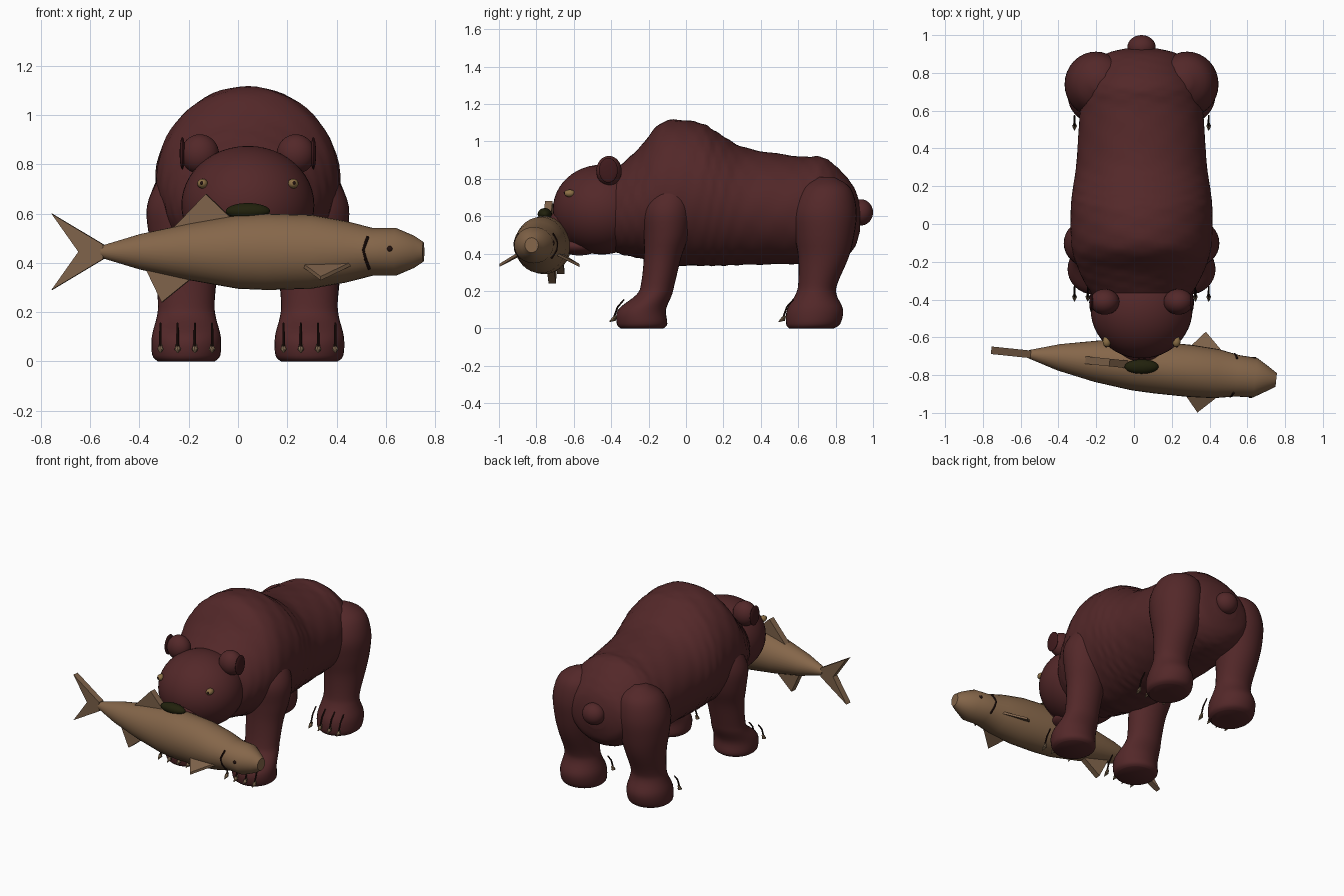
import bpy, bmesh, math
from mathutils import Vector, Matrix

if "Cube" in bpy.data.objects:
    bpy.data.objects.remove(bpy.data.objects["Cube"])

CX = 0.04  # bear centre line


def mat(name, rgb):
    m = bpy.data.materials.new(name)
    m.diffuse_color = (*[(c / 255) ** 2.2 for c in rgb], 1)
    m.use_nodes = True
    m.node_tree.nodes["Principled BSDF"].inputs["Base Color"].default_value = m.diffuse_color
    return m


FUR = mat("dark red fur", (84, 44, 45))
EAR = mat("inner ear", (66, 32, 34))
FISH = mat("fish tan", (132, 102, 75))
NOSE = mat("nose olive black", (38, 38, 20))
DARK = mat("dark line", (40, 25, 22))
CLAW = mat("claw tan", (128, 106, 82))
EYE = mat("eye amber", (140, 112, 72))
FIN = mat("fin tan", (125, 98, 75))


def finish(name, bm, material, smooth=True):
    bmesh.ops.recalc_face_normals(bm, faces=bm.faces)
    me = bpy.data.meshes.new(name)
    bm.to_mesh(me)
    bm.free()
    me.materials.append(material)
    ob = bpy.data.objects.new(name, me)
    bpy.context.collection.objects.link(ob)
    if smooth:
        bpy.context.view_layer.objects.active = ob
        ob.select_set(True)
        bpy.ops.object.shade_smooth_by_angle(angle=math.radians(40))
        ob.select_set(False)
    return ob


def refine(rows, n):
    """Catmull-Rom subdivision of a list of station tuples."""
    out = []
    for i in range(len(rows) - 1):
        p = [rows[max(0, i - 1)], rows[i], rows[i + 1], rows[min(len(rows) - 1, i + 2)]]
        for k in range(n):
            t = k / n
            out.append(tuple(0.5 * (2 * b + (c - a) * t + (2 * a - 5 * b + 4 * c - d) * t * t
                                    + (3 * b - a - 3 * c + d) * t ** 3) for a, b, c, d in zip(*p)))
    return out + [rows[-1]]


def loft(name, rings, material, seg=32, ripple=0):
    """rings: (centre, u, v) ellipses joined in order, with closed ends."""
    bm = bmesh.new()
    loops = []
    for j, (c, u, v) in enumerate(rings):
        loop = []
        for i in range(seg):
            a = 2 * math.pi * i / seg
            f = 1 + ripple * math.sin(j * 1.6 + 2 * a) * math.sin(9 * a)
            loop.append(bm.verts.new(Vector(c) + f * (math.cos(a) * Vector(u) + math.sin(a) * Vector(v))))
        loops.append(loop)
    for p, q in zip(loops, loops[1:]):
        for i in range(seg):
            k = (i + 1) % seg
            bm.faces.new((p[i], p[k], q[k], q[i]))
    bm.faces.new(loops[0])
    bm.faces.new(loops[-1])
    return finish(name, bm, material)


def ball(name, c, r, material, rot=None, seg=32):
    bm = bmesh.new()
    m = Matrix.Translation(c) @ (rot or Matrix()) @ Matrix.Diagonal((*r, 1))
    bmesh.ops.create_uvsphere(bm, u_segments=seg, v_segments=seg // 2, radius=1, matrix=m)
    return finish(name, bm, material)


def tube(name, pts, radii, material, seg=8):
    """Round rod in any direction, used for lines and claws."""
    pts = [Vector(p) for p in pts]
    rings = []
    for i, p in enumerate(pts):
        d = pts[min(i + 1, len(pts) - 1)] - pts[max(i - 1, 0)]
        u = d.orthogonal().normalized()
        rings.append((p, u * radii[i], d.cross(u).normalized() * radii[i]))
    return loft(name, rings, material, seg)


# Body: y, top z, bottom z, half width
body = [(-.47, .78, .45, .18), (-.36, .865, .40, .27), (-.25, .965, .375, .33), (-.12, 1.105, .34, .37),
        (.07, 1.1, .335, .375), (.18, 1.04, .335, .365), (.32, .965, .34, .345), (.6, .92, .345, .325),
        (.73, .915, .35, .30), (.83, .84, .37, .25), (.9, .75, .43, .19), (.93, .66, .52, .08)]
loft("body", [((CX, y, (t + b) / 2), (w, 0, 0), (0, 0, (t - b) / 2)) for y, t, b, w in refine(body, 7)],
     FUR, 64, 0.008)

# Legs: z, centre y, y radius, x radius, offset from centre line
front = [(0, -.235, .115, .115, .25), (.025, -.235, .135, .138, .25), (.10, -.235, .128, .14, .25),
         (.18, -.17, .095, .12, .25), (.24, -.15, .09, .115, .25), (.38, -.125, .10, .125, .25),
         (.5, -.105, .12, .14, .26), (.63, -.10, .13, .14, .27), (.74, -.085, .10, .10, .26), (.8, -.08, .03, .03, .25)]
hind = [(0, .67, .12, .115, .25), (.025, .68, .145, .138, .25), (.10, .69, .15, .14, .25),
        (.18, .695, .11, .12, .25), (.24, .705, .105, .115, .25), (.38, .735, .135, .13, .25),
        (.5, .74, .16, .155, .245), (.63, .74, .172, .165, .24), (.75, .75, .13, .13, .23), (.81, .75, .04, .04, .22)]
for s, side in ((-1, "right"), (1, "left")):
    for kind, rows, dy in (("front", front, 0), ("hind", hind, .905)):
        loft(f"{kind}_leg_{side}", [((CX + s * o, y, z), (rx, 0, 0), (0, ry, 0))
                                   for z, y, ry, rx, o in refine(rows, 4)], FUR)
        # Toe lines ending in claws
        for k in range(4):
            x = CX + s * .25 + (k - 1.5) * .07
            tube(f"{kind}_toe_line_{side}_{k}", [(x, -.33 + dy, .155), (x, -.365 + dy, .115), (x, -.385 + dy, .06)],
                 [.004, .005, .005], DARK)
            tube(f"{kind}_claw_{side}_{k}", [(x, -.375 + dy, .068), (x, -.385 + dy, .05), (x, -.41 + dy, .035)],
                 [.008, .013, .002], CLAW)
    # Ears and eyes
    ball(f"ear_{side}", (CX + s * .195, -.412, .842), (.078, .068, .08), FUR)
    ball(f"inner_ear_{side}", (CX + s * .266, -.415, .845), (.011, .05, .066), EAR)
    ball(f"eye_{side}", (CX + s * .184, -.622, .722), (.022, .03, .02), EYE, seg=16)
    ball(f"pupil_{side}", (CX + s * .187, -.643, .724), (.009, .011, .009), DARK, seg=12)

# Head, muzzle, jaw, nose and tail
ball("head", (CX, -.45, .635), (.27, .262, .24), FUR, seg=48)
ball("muzzle", (CX, -.60, .55), (.14, .14, .11), FUR)
ball("lower_jaw", (CX, -.57, .44), (.11, .11, .05), FUR)
ball("nose", (CX, -.755, .61), (.09, .038, .033), NOSE)
ball("tail", (CX, .935, .62), (.075, .065, .07), FUR)

# Fish, built along x and then turned slightly
TURN = Matrix.Translation((0, -.747, .445)) @ Matrix.Rotation(math.atan(-.104), 4, 'Z')
fish = [(-.56, .022, .024), (-.4, .07, .072), (-.2, .11, .115), (0, .134, .15), (.12, .138, .155),
        (.3, .138, .15), (.44, .13, .125), (.55, .11, .097), (.645, .105, .097), (.72, .06, .065), (.757, .036, .04)]
parts = [loft("fish_body", [((x, 0, 0), (0, ry, 0), (0, 0, rz)) for x, ry, rz in fish], FISH, 32)]


def plate(name, pts, offset):
    """Flat fin: outline pts pushed both ways by offset."""
    bm = bmesh.new()
    o = Vector(offset)
    a = [bm.verts.new(Vector(p) + o) for p in pts]
    b = [bm.verts.new(Vector(p) - o) for p in pts]
    bm.faces.new(a)
    bm.faces.new(b[::-1])
    for i in range(len(a)):
        k = (i + 1) % len(a)
        bm.faces.new((a[i], b[i], b[k], a[k]))
    parts.append(finish(name, bm, FIN, False))


plate("fish_tail_fin", [(-.55, 0, .03), (-.76, 0, .155), (-.65, 0, 0), (-.76, 0, -.155), (-.55, 0, -.03)], (0, .02, 0))
plate("fish_top_fin", [(-.26, 0, .10), (-.13, 0, .235), (-.02, 0, .13)], (0, .02, 0))
plate("fish_belly_fin", [(-.38, 0, -.06), (-.31, 0, -.205), (-.18, 0, -.10)], (0, .02, 0))
for s, side in ((-1, "front"), (1, "back")):
    plate(f"fish_side_fin_{side}", [(.27, s * .11, -.05), (.49, s * .09, -.04), (.36, s * .215, -.108)], (0, 0, .008))
    # Gill line follows the skin
    gill = [(x, s * .113 * math.sqrt(1 - (z / .105) ** 2), z) for x, z in
            ((.54, .062), (.53, .03), (.523, .008), (.532, -.03), (.545, -.07))]
    parts.append(tube(f"fish_gill_{side}", gill, [.006] * 5, DARK))
    parts.append(ball(f"fish_eye_{side}", (.63, s * .102, .012), (.012, .008, .012), DARK, seg=12))
for ob in parts:
    ob.data.transform(TURN)
